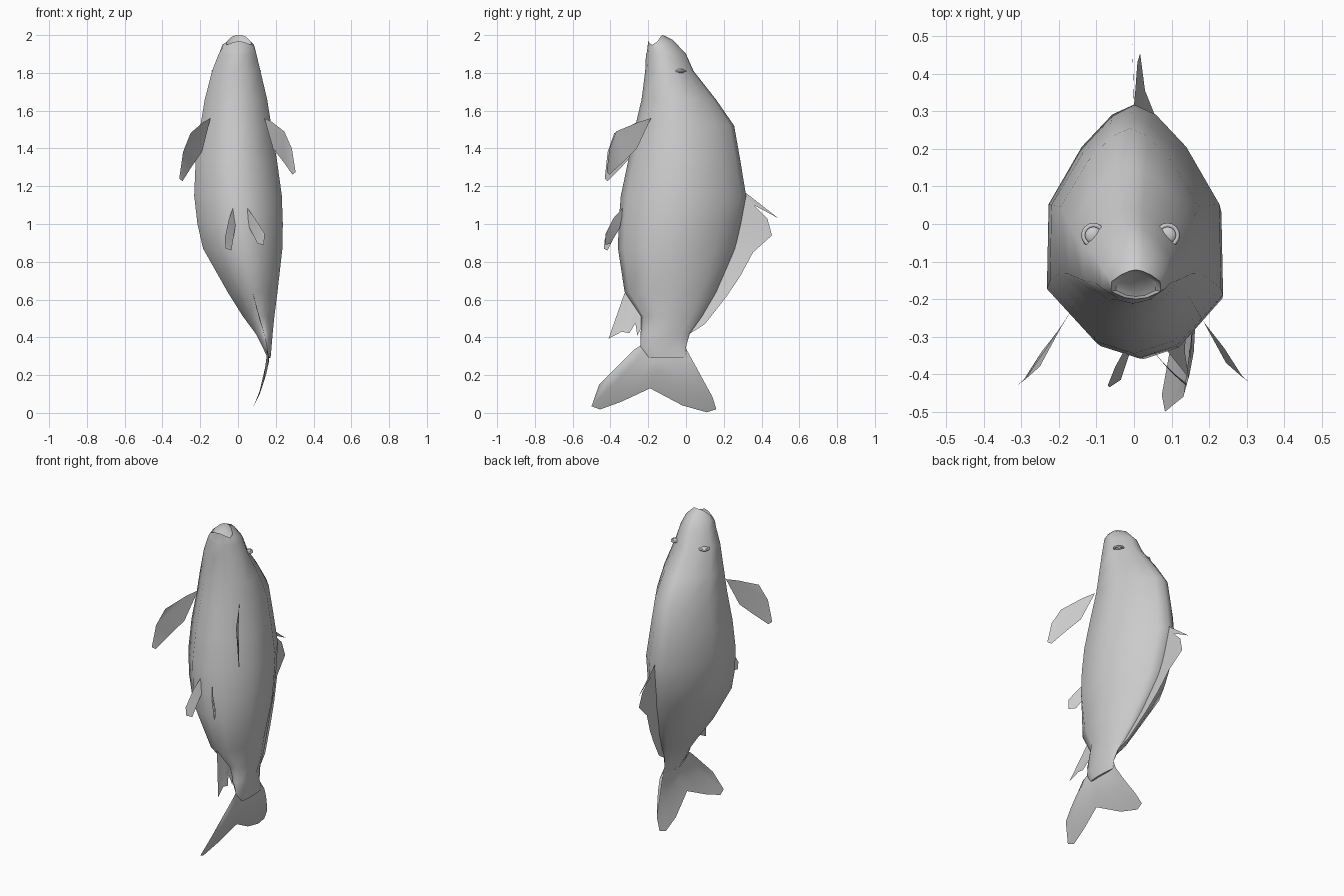
import bpy, bmesh, math
from mathutils import Vector
from mathutils.bvhtree import BVHTree


def lerp_table(table, v):
    for (a, fa), (b, fb) in zip(table, table[1:]):
        if a >= v >= b:
            return fa + (fb - fa) * (a - v) / (a - b)
    return table[0][1] if v > table[0][0] else table[-1][1]


# sideways bend of the spine: (z, x)
SPINE = [(2, 0.005), (1.8, -0.01), (1.4, -0.012), (1.15, 0), (0.95, 0.015), (0.87, 0.025),
         (0.7, 0.062), (0.5, 0.112), (0.4, 0.145), (0.28, 0.166), (0.2, 0.148),
         (0.1, 0.115), (0, 0.065)]


def spine(z):
    return lerp_table(SPINE, z)


def finish(name, bm, smooth=True):
    bmesh.ops.recalc_face_normals(bm, faces=bm.faces)
    me = bpy.data.meshes.new(name)
    bm.to_mesh(me)
    ob = bpy.data.objects.new(name, me)
    bpy.context.collection.objects.link(ob)
    for p in me.polygons:
        p.use_smooth = smooth
    return ob


# cross-section from belly to back: (fraction of depth, fraction of half width)
HALF = [(0, 0), (0.05, 0.45), (0.26, 1), (0.6, 0.98), (0.83, 0.6), (0.96, 0.25), (1, 0)]
SECTION = HALF + [(t, -w) for t, w in HALF[-2:0:-1]]

# body rings: belly z, back z, belly y, back y, half width
RINGS = [(0.29, 0.29, -0.195, 0.0, 0.008), (0.35, 0.35, -0.24, 0.0, 0.024),
         (0.42, 0.42, -0.24, 0.02, 0.045), (0.51, 0.51, -0.237, 0.085, 0.083),
         (0.64, 0.64, -0.325, 0.16, 0.132), (0.87, 0.87, -0.36, 0.26, 0.21),
         (1.0, 1.0, -0.357, 0.29, 0.226), (1.15, 1.15, -0.345, 0.318, 0.232),
         (1.34, 1.34, -0.305, 0.287, 0.215), (1.52, 1.52, -0.268, 0.255, 0.188),
         (1.66, 1.66, -0.235, 0.158, 0.165), (1.81, 1.81, -0.216, 0.04, 0.128),
         (1.9, 1.9, -0.212, 0.0, 0.1), (1.91, 1.975, -0.207, -0.07, 0.085)]
LIP = [(1, 2.0), (0.96, 2.0), (0.83, 1.99), (0.6, 1.965), (0.26, 1.948), (0.05, 1.962), (0, 1.97)]

# body with open mouth
bm = bmesh.new()
loops = []
for zf, zb, yf, yb, w in RINGS:
    loop = []
    for t, s in SECTION:
        z = zf + (zb - zf) * t
        loop.append(bm.verts.new((spine(z) + s * w, yf + (yb - yf) * t, z)))
    loops.append(loop)
for k, drop in ((1, 0), (0.8, 0.04)):
    loops.append([bm.verts.new((0.005 + s * 0.066 * k, -0.165 + (-0.035 + 0.078 * t) * k,
                                lerp_table(LIP, t) - drop)) for t, s in SECTION])
n = len(SECTION)
for a, b in zip(loops, loops[1:]):
    for i in range(n):
        bm.faces.new((a[i], a[(i + 1) % n], b[(i + 1) % n], b[i]))
bm.faces.new(loops[0])
bm.faces.new(loops[-1])
tree = BVHTree.FromBMesh(bm)
body = finish("body", bm)
bpy.context.view_layer.objects.active = body
body.select_set(True)
bpy.ops.object.shade_smooth_by_angle(angle=math.radians(60))

# eyes with raised rims, laid on the head surface
for side, label in ((1, "right"), (-1, "left")):
    hit, normal, _, _ = tree.ray_cast(Vector((side, -0.03, 1.81)), Vector((-side, 0, 0)))
    if normal.x * side < 0:
        normal = -normal
    rot = normal.to_track_quat('Z', 'Y').to_euler()
    bpy.ops.mesh.primitive_uv_sphere_add(segments=16, ring_count=8, radius=0.023,
                                         location=hit, rotation=rot)
    eye = bpy.context.object
    eye.name = label + "_eye"
    eye.scale.z = 0.5
    bpy.ops.object.shade_smooth()
    bpy.ops.mesh.primitive_torus_add(major_segments=16, minor_segments=6, major_radius=0.027,
                                     minor_radius=0.006, location=hit, rotation=rot)
    bpy.context.object.name = label + "_eye_rim"
    bpy.ops.object.shade_smooth()


# thin fin lofted between a base line and an outer edge, following the spine bend
def ray_fin(name, base, edge, steps=4):
    bm = bmesh.new()
    rows = []
    for (y0, z0), (y1, z1) in zip(base, edge):
        row = []
        for k in range(steps + 1):
            f = k / steps
            z = z0 + (z1 - z0) * f
            row.append(bm.verts.new((spine(z), y0 + (y1 - y0) * f, z)))
        rows.append(row)
    for a, b in zip(rows, rows[1:]):
        for k in range(steps):
            bm.faces.new((a[k], b[k], b[k + 1], a[k + 1]))
    return finish(name, bm)


def flat_fin(name, points):
    bm = bmesh.new()
    face = bm.faces.new([bm.verts.new(p) for p in points])
    bmesh.ops.triangulate(bm, faces=[face])
    return finish(name, bm)


# tail fin
ray_fin("tail_fin",
        [(-0.235, 0.36), (-0.22, 0.35), (-0.2, 0.34), (-0.18, 0.33), (-0.15, 0.32), (-0.11, 0.31),
         (-0.07, 0.32), (-0.04, 0.33), (-0.02, 0.34), (-0.005, 0.35)],
        [(-0.275, 0.335), (-0.46, 0.15), (-0.5, 0.035), (-0.455, 0.018), (-0.34, 0.06),
         (-0.19, 0.13), (-0.02, 0.04), (0.11, 0.003), (0.16, 0.02), (0.14, 0.085)])
ray_fin("tail_fin_back_edge", [(-0.005, 0.35), (-0.005, 0.35)], [(0.14, 0.085), (0.003, 0.3)])

# dorsal fin and its leading spine
ray_fin("dorsal_fin",
        [(0.31, 1.16), (0.29, 1.04), (0.27, 0.95), (0.23, 0.83), (0.18, 0.7), (0.12, 0.59),
         (0.05, 0.48), (0.0, 0.4)],
        [(0.35, 1.11), (0.43, 1.03), (0.455, 0.94), (0.355, 0.85), (0.285, 0.72), (0.21, 0.61),
         (0.1, 0.47), (0.02, 0.425)], 2)
flat_fin("dorsal_spine", [(0, 0.31, 1.17), (-0.005, 0.49, 1.03), (0, 0.34, 1.11)])

# anal fin
ray_fin("anal_fin",
        [(-0.31, 0.65), (-0.29, 0.6), (-0.26, 0.56), (-0.235, 0.53), (-0.22, 0.5), (-0.22, 0.48)],
        [(-0.325, 0.635), (-0.41, 0.393), (-0.34, 0.43), (-0.3, 0.422), (-0.27, 0.49),
         (-0.258, 0.41)], 2)

# paired pectoral fins
PECTORAL = [(0.14, -0.185, 1.56), (0.18, -0.25, 1.54), (0.245, -0.37, 1.49), (0.285, -0.405, 1.4),
            (0.305, -0.42, 1.275), (0.288, -0.405, 1.262), (0.24, -0.33, 1.33), (0.185, -0.26, 1.4)]
flat_fin("right_pectoral_fin", PECTORAL)
flat_fin("left_pectoral_fin", [(-x - 0.006, y - 0.01, z - 0.12 * (1.56 - z)) for x, y, z in PECTORAL])

# paired pelvic fins
flat_fin("right_pelvic_fin", [(0.045, -0.33, 1.09), (0.09, -0.385, 1.03), (0.14, -0.425, 0.95),
                              (0.138, -0.43, 0.89), (0.105, -0.4, 0.895), (0.06, -0.35, 0.98)])
flat_fin("left_pelvic_fin", [(-0.025, -0.335, 1.09), (-0.05, -0.38, 1.02), (-0.07, -0.43, 0.92),
                             (-0.065, -0.435, 0.87), (-0.035, -0.415, 0.86), (-0.012, -0.345, 1.0)])
